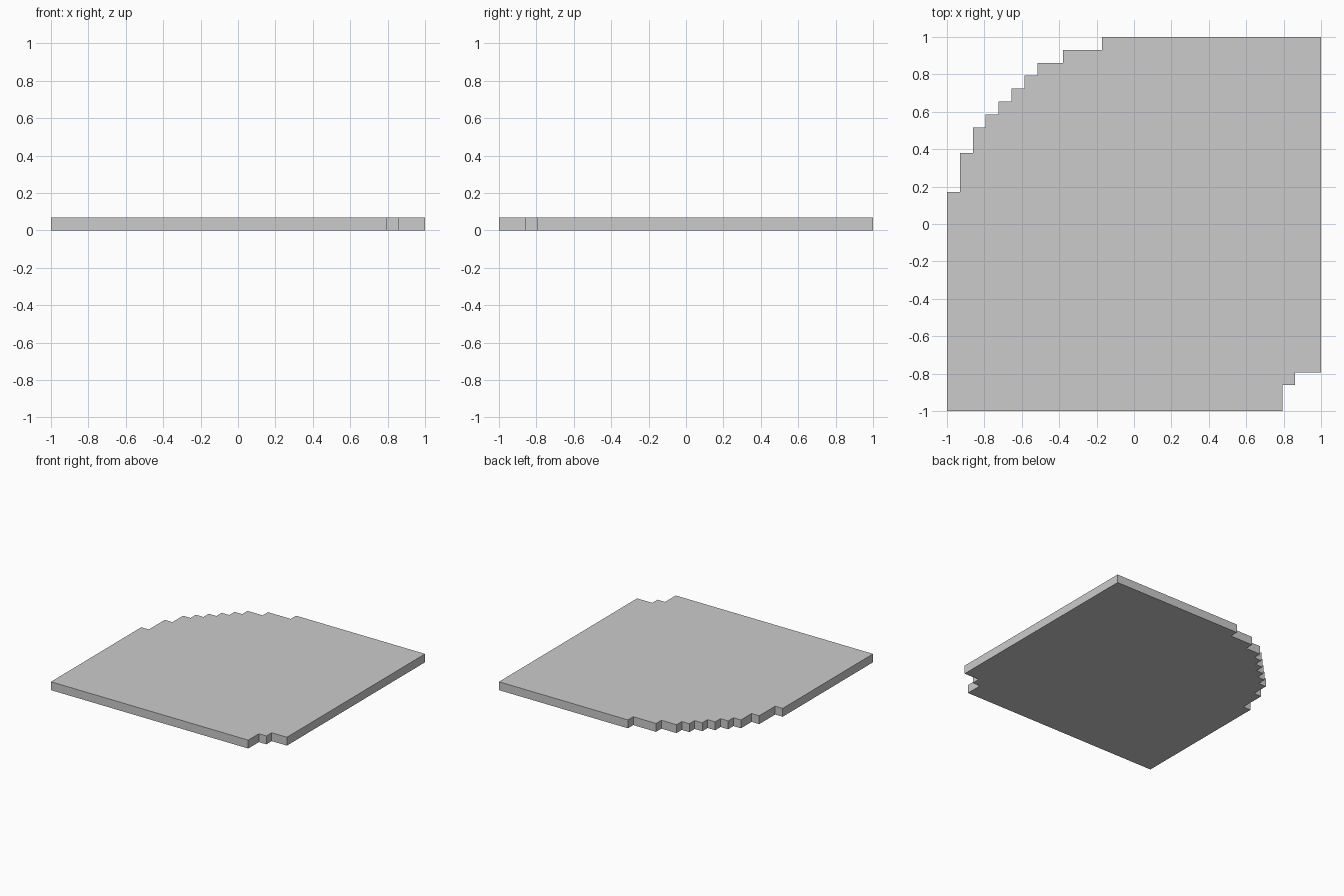
import bpy, bmesh

if "Cube" in bpy.data.objects:
    bpy.data.objects.remove(bpy.data.objects["Cube"])

CELLS = 29            # plate is 29 x 29 grid cells, one cell thick
U = 2 / CELLS

# Stepped outline in grid cells, counter-clockwise from the front left corner
outline = [(0, 0), (26, 0)]

# Small notch at the front right corner
outline += [(26, 2), (27, 2), (27, 3), (29, 3), (29, 29)]

# Stepped round at the back left corner: (column start, column top)
steps = [(12, 29), (9, 28), (7, 27), (6, 26), (5, 25),
         (4, 24), (3, 23), (2, 22), (1, 20), (0, 17)]
for i, (x, top) in enumerate(steps):
    outline.append((x, top))
    if i + 1 < len(steps):
        outline.append((x, steps[i + 1][1]))

# Flat plate extruded from the outline
bm = bmesh.new()
base = bm.faces.new([bm.verts.new((x * U - 1, y * U - 1, 0)) for x, y in outline])
ext = bmesh.ops.extrude_face_region(bm, geom=[base], use_keep_orig=True)
top_verts = [g for g in ext["geom"] if isinstance(g, bmesh.types.BMVert)]
bmesh.ops.translate(bm, vec=(0, 0, U), verts=top_verts)
bmesh.ops.recalc_face_normals(bm, faces=bm.faces)

mesh = bpy.data.meshes.new("stepped_plate")
bm.to_mesh(mesh)
bm.free()
bpy.context.collection.objects.link(bpy.data.objects.new("stepped_plate", mesh))
